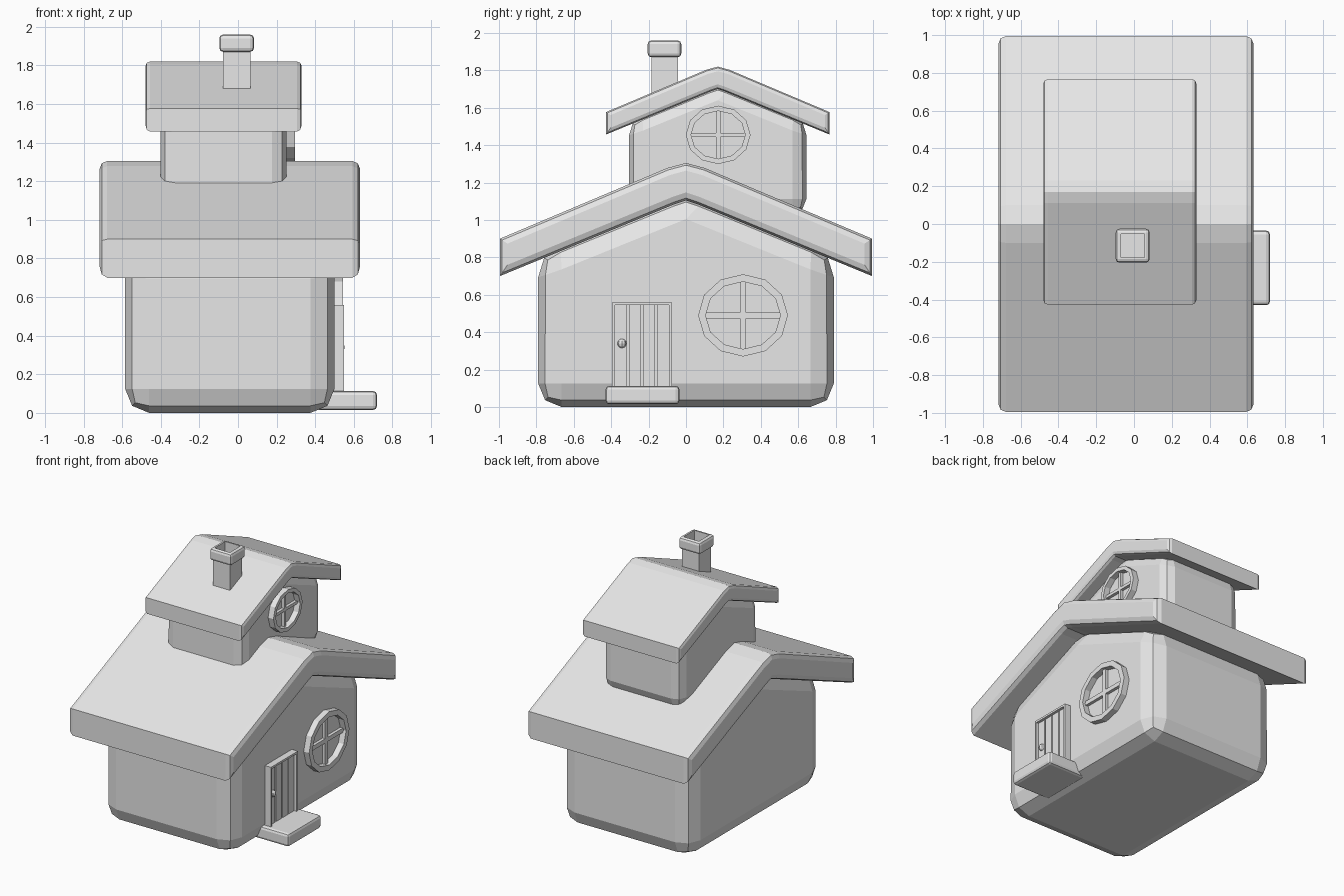
import bpy, bmesh
from math import sin, cos, tau
from mathutils import Matrix, Vector

old = bpy.data.objects.get("Cube")
if old:
    bpy.data.objects.remove(old, do_unlink=True)

grey = bpy.data.materials.new("light grey")
grey.use_nodes = True
colour = (0.8, 0.8, 0.8, 1)
grey.diffuse_color = colour
grey.node_tree.nodes["Principled BSDF"].inputs["Base Color"].default_value = colour


def finish(bm, name):
    """Turn a bmesh into a grey, flat-shaded object."""
    bmesh.ops.recalc_face_normals(bm, faces=bm.faces[:])
    mesh = bpy.data.meshes.new(name)
    bm.to_mesh(mesh)
    bm.free()
    mesh.materials.append(grey)
    ob = bpy.data.objects.new(name, mesh)
    bpy.context.collection.objects.link(ob)
    return ob


def bevel(bm, edges, width, segments=2):
    bmesh.ops.bevel(bm, geom=edges, offset=width, offset_type='OFFSET',
                    segments=segments, profile=0.5, affect='EDGES', clamp_overlap=True)


def add_box(bm, lo, hi):
    lo, hi = Vector(lo), Vector(hi)
    m = Matrix.Translation((lo + hi) / 2) @ Matrix.Diagonal((*(hi - lo), 1))
    return bmesh.ops.create_cube(bm, size=1, matrix=m)["verts"]


def box(name, lo, hi, width=0.0):
    bm = bmesh.new()
    add_box(bm, lo, hi)
    if width:
        bevel(bm, bm.edges[:], width)
    return finish(bm, name)


def prism(profile, half):
    """Extrude a y-z outline along x to both sides."""
    bm = bmesh.new()
    face = bm.faces.new([bm.verts.new((-half, y, z)) for y, z in profile])
    out = bmesh.ops.extrude_face_region(bm, geom=[face])["geom"]
    moved = [v for v in out if isinstance(v, bmesh.types.BMVert)]
    bmesh.ops.translate(bm, verts=moved, vec=(2 * half, 0, 0))
    bmesh.ops.recalc_face_normals(bm, faces=bm.faces[:])
    return bm


def mirrored(right):
    """Complete a symmetrical outline from its y >= 0 half."""
    return right + [(-y, z) for y, z in reversed(right) if y > 0]


def storey(prefix, scale, origin):
    place = Matrix.Translation(origin) @ Matrix.Scale(scale, 4)
    # Rounded walls with a gabled top
    bm = prism(mirrored([(0, 1.14), (0.79, 0.82), (0.79, 0)]), 0.5425)
    bevel(bm, bm.edges[:], 0.125)
    finish(bm, prefix + "_walls").data.transform(place)
    # Bent roof slab, softened along both gable ends
    top = [(0, 1.305), (0.1, 1.278), (0.995, 0.9)]
    under = [(0.995, 0.7), (0.06, 1.085), (0, 1.105)]
    outline = top + under + [(-y, z) for y, z in reversed(under[:2])]
    outline += [(-y, z) for y, z in reversed(top[1:])]
    bm = prism(outline, 0.675)
    ends = [e for e in bm.edges if abs(e.verts[0].co.x - e.verts[1].co.x) < 0.01]
    bevel(bm, ends, 0.04)
    finish(bm, prefix + "_roof").data.transform(place)


def window(prefix, wall, y, z, ry, rz, rim, depth):
    """Twelve-sided frame with crossing glazing bars."""
    bm = bmesh.new()
    sides = 12
    loops = []
    for x, inset in ((-0.02, 0), (depth, 0), (depth, rim), (-0.02, rim)):
        loops.append([bm.verts.new((wall + x,
                                    y + (ry - inset) * cos(tau * i / sides),
                                    z + (rz - inset) * sin(tau * i / sides)))
                      for i in range(sides)])
    for a, b in zip(loops, loops[1:] + loops[:1]):
        for i in range(sides):
            j = (i + 1) % sides
            bm.faces.new((a[i], a[j], b[j], b[i]))
    finish(bm, prefix + "_window_frame")
    bm = bmesh.new()
    t, ly, lz = rim * 0.4, ry - rim / 2, rz - rim / 2
    add_box(bm, (wall - 0.01, y - t, z - lz), (wall + depth / 2, y + t, z + lz))
    add_box(bm, (wall - 0.01, y - ly, z - t), (wall + depth / 2, y + ly, z + t))
    finish(bm, prefix + "_window_bars")


# The attic repeats the ground floor at a smaller size
storey("lower", 1.0, (-0.0425, 0, 0))
storey("upper", 0.6, (-0.075, 0.17, 1.037))
window("lower", 0.5, 0.305, 0.49, 0.24, 0.22, 0.04, 0.045)
window("upper", 0.25, 0.172, 1.455, 0.173, 0.156, 0.028, 0.045)

# Door: frame, backing, four planks and a knob
bm = bmesh.new()
add_box(bm, (0.45, -0.395, 0.1), (0.55, -0.38, 0.56))
add_box(bm, (0.45, -0.09, 0.1), (0.55, -0.075, 0.56))
add_box(bm, (0.45, -0.38, 0.545), (0.55, -0.09, 0.56))
finish(bm, "door_frame")
box("door_back", (0.45, -0.38, 0.1), (0.51, -0.09, 0.545))
bm = bmesh.new()
for i in range(4):
    y = -0.38 + i * 0.075
    add_box(bm, (0.5, y, 0.1), (0.53, y + 0.064, 0.545))
finish(bm, "door_planks")
bm = bmesh.new()
bmesh.ops.create_uvsphere(bm, u_segments=8, v_segments=6, radius=0.025,
                          matrix=Matrix.Translation((0.528, -0.343, 0.34)))
finish(bm, "door_knob")

# Doorstep
box("doorstep", (0.4, -0.43, 0.015), (0.72, -0.035, 0.113), 0.02)

# Chimney with a hollow cap
box("chimney_shaft", (-0.078, -0.185, 1.55), (0.064, -0.043, 1.88))
bm = bmesh.new()
add_box(bm, (-0.097, -0.205, 1.87), (0.083, -0.025, 1.96))
bevel(bm, bm.edges[:], 0.02)
bm.normal_update()
lid = max(bm.faces, key=lambda f: f.calc_center_median().z)
bmesh.ops.inset_region(bm, faces=[lid], thickness=0.01)
hole = bmesh.ops.extrude_face_region(bm, geom=[lid])["geom"]
bmesh.ops.delete(bm, geom=[lid], context='FACES')
bmesh.ops.translate(bm, vec=(0, 0, -0.075),
                    verts=[v for v in hole if isinstance(v, bmesh.types.BMVert)])
finish(bm, "chimney_cap")
